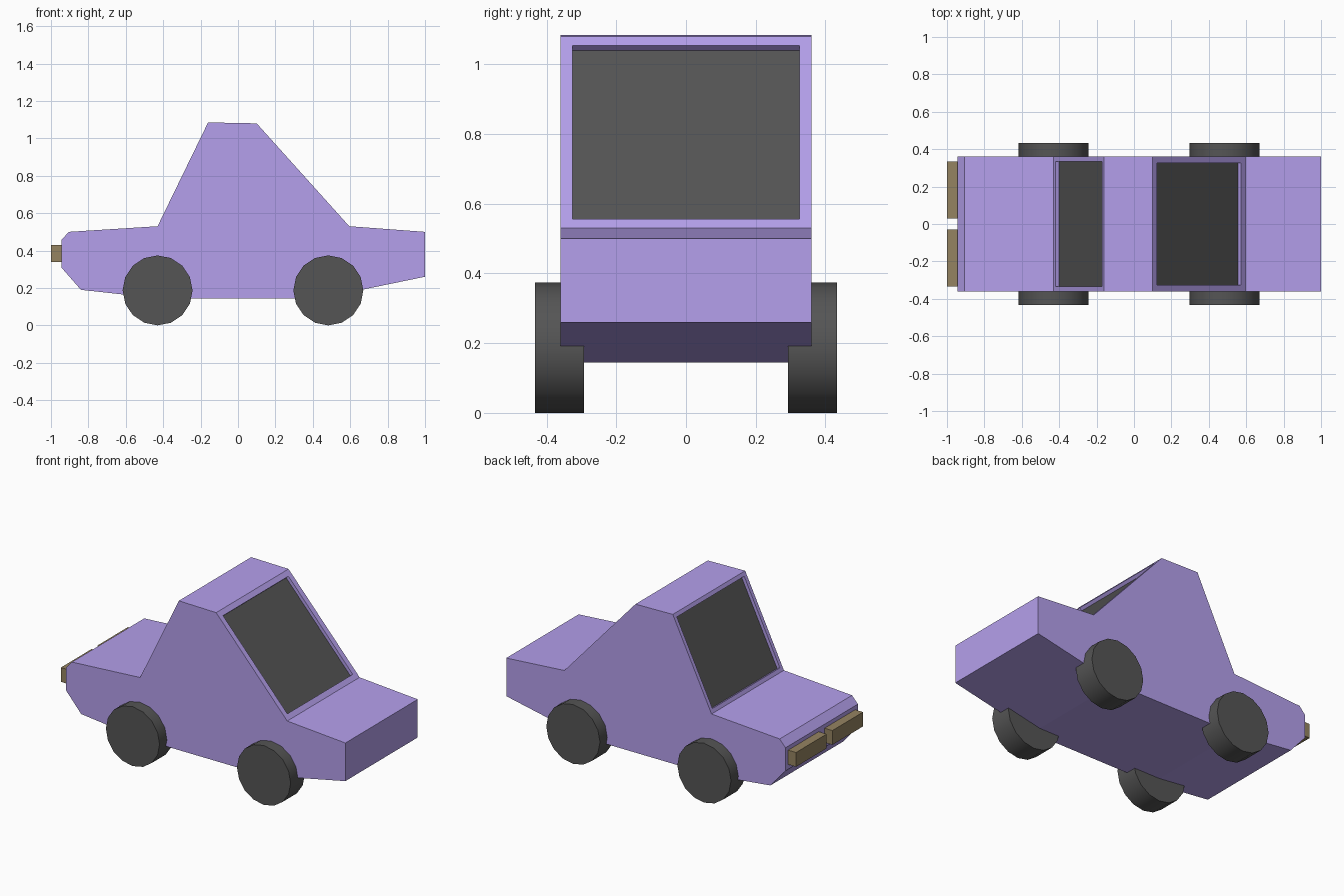
import bpy, bmesh
from math import radians
from mathutils import Vector

if "Cube" in bpy.data.objects:
    bpy.data.objects.remove(bpy.data.objects["Cube"])


def material(name, rgb):
    m = bpy.data.materials.new(name)
    m.diffuse_color = (*rgb, 1)
    m.use_nodes = True
    m.node_tree.nodes["Principled BSDF"].inputs["Base Color"].default_value = m.diffuse_color
    return m


PAINT = material("purple_paint", (0.46, 0.35, 0.84))
DARK = material("dark_grey", (0.09, 0.09, 0.09))
LAMP = material("tan_lamp", (0.30, 0.23, 0.12))


def finish(bm, name, *mats):
    me = bpy.data.meshes.new(name)
    bm.to_mesh(me)
    bm.free()
    ob = bpy.data.objects.new(name, me)
    bpy.context.collection.objects.link(ob)
    for m in mats:
        me.materials.append(m)
    return ob


# Body: side profile extruded across the width
HALF = 0.36
profile = [(-0.16, 1.085), (0.10, 1.08), (0.595, 0.53), (1.0, 0.50), (1.0, 0.26),
           (0.66, 0.19), (0.44, 0.145), (-0.43, 0.145), (-0.84, 0.19),
           (-0.945, 0.31), (-0.945, 0.455), (-0.905, 0.50), (-0.43, 0.53)]
bm = bmesh.new()
side = bm.faces.new([bm.verts.new((x, -HALF, z)) for x, z in profile])
ext = bmesh.ops.extrude_face_region(bm, geom=[side])["geom"]
bmesh.ops.translate(bm, vec=(0, 2 * HALF, 0),
                    verts=[g for g in ext if isinstance(g, bmesh.types.BMVert)])
if side.is_valid and not any(e.is_manifold for e in side.edges):
    bm.faces.new([v for v in side.verts])
bmesh.ops.recalc_face_normals(bm, faces=bm.faces[:])

# Windows: inset the two sloping cabin faces and sink them
for sx, frame in ((1, 0.035), (-1, 0.025)):
    pane = next(f for f in bm.faces
                if 0.7 < f.calc_center_median().z < 0.9 and f.normal.x * sx > 0.4)
    bmesh.ops.inset_individual(bm, faces=[pane], thickness=frame, use_even_offset=True)
    n = Vector(pane.normal)
    bmesh.ops.inset_individual(bm, faces=[pane], thickness=0.0)
    bmesh.ops.translate(bm, vec=n * -0.021, verts=pane.verts[:])
    pane.material_index = 1
finish(bm, "car_body", PAINT, DARK)

# Wheels
for end, x in (("rear", -0.43), ("front", 0.483)):
    for label, s in (("left", 1), ("right", -1)):
        bpy.ops.mesh.primitive_cylinder_add(
            vertices=16, radius=0.187, depth=0.14,
            location=(x, s * 0.363, 0.187), rotation=(radians(90), 0, 0))
        wheel = bpy.context.object
        wheel.name = f"{end}_{label}_wheel"
        wheel.data.materials.append(DARK)
        bpy.ops.object.shade_smooth_by_angle(angle=radians(30))

# Lamp bars
for label, s in (("left", 1), ("right", -1)):
    bpy.ops.mesh.primitive_cube_add(size=1, location=(-0.97, s * 0.181, 0.385))
    lamp = bpy.context.object
    lamp.name = f"{label}_lamp"
    lamp.scale = (0.06, 0.305, 0.09)
    lamp.data.materials.append(LAMP)
